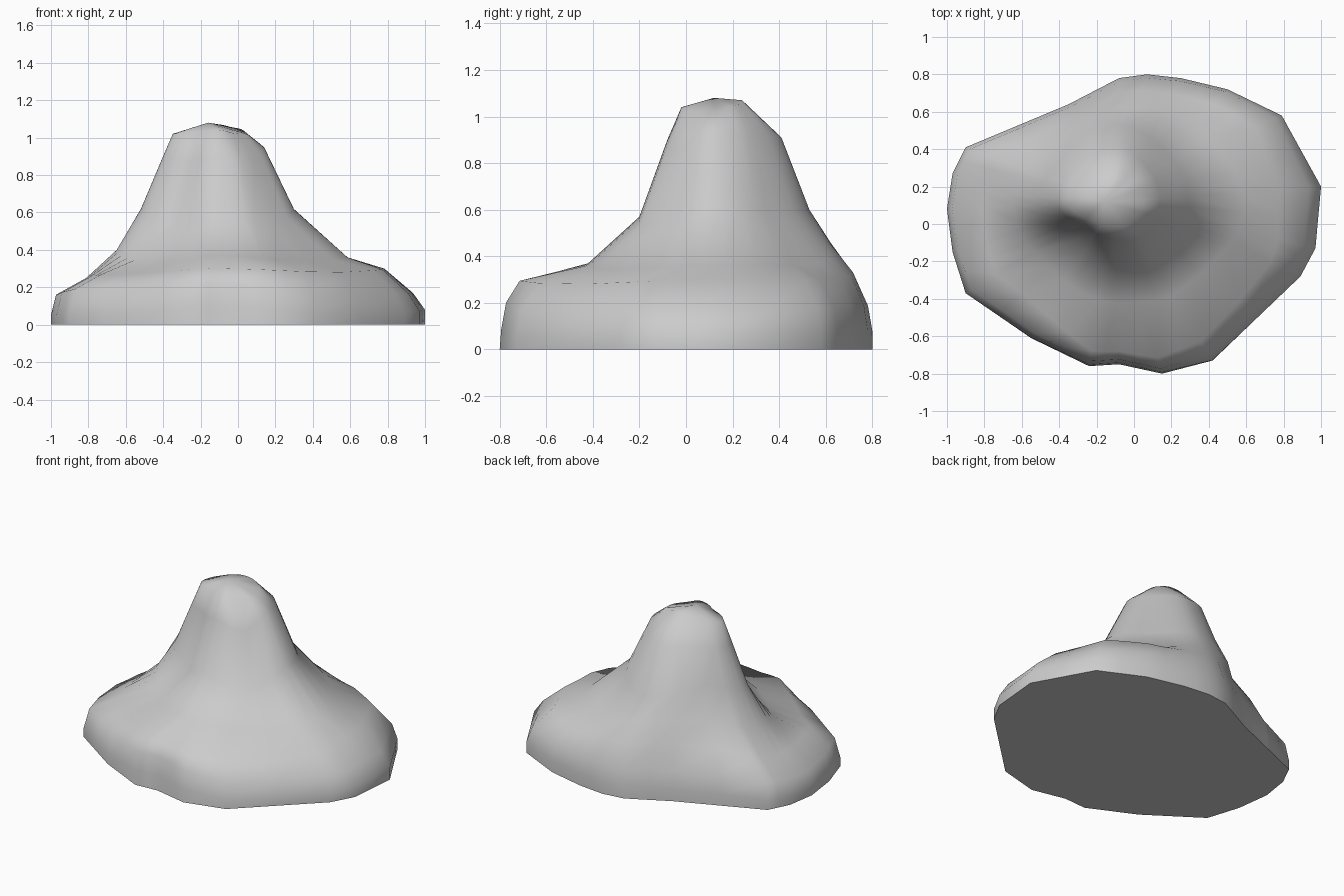
import bpy, bmesh, math

if "Cube" in bpy.data.objects:
    bpy.data.objects.remove(bpy.data.objects["Cube"])

# Footprint of the rock, counter-clockwise from the right side
OUTLINE = [(1, .2), (.79, .58), (.5, .72), (.25, .78), (.07, .8), (-.08, .78),
           (-.35, .64), (-.9, .41), (-.97, .27), (-1, .08), (-.97, -.15),
           (-.9, -.37), (-.55, -.61), (-.24, -.76), (-.08, -.75), (.15, -.8),
           (.42, -.73), (.89, -.28), (.97, -.13)]
CX, CY = -.1, .12  # axis of the peak

# Slope profiles every 45 degrees, from the right side counter-clockwise.
# First three radii are fractions of the footprint, the rest are distances.
PROFILES = [
    [(1, .08), (.94, .17), (.80, .30), (.69, .36), (.40, .62), (.24, .95), (.15, 1.02)],
    [(1, .08), (.98, .18), (.87, .30), (.58, .36), (.38, .58), (.25, .92), (.14, 1.05)],
    [(1, .08), (.97, .19), (.88, .34), (.50, .46), (.41, .60), (.29, .91), (.12, 1.07)],
    [(1, .08), (.97, .20), (.85, .35), (.44, .50), (.36, .70), (.28, .92), (.15, 1.06)],
    [(1, .05), (.97, .16), (.79, .25), (.55, .40), (.42, .62), (.31, .88), (.25, 1.02)],
    [(1, .06), (.96, .20), (.80, .27), (.50, .34), (.30, .52), (.20, .88), (.15, 1.03)],
    [(.99, .10), (.97, .22), (.92, .30), (.54, .37), (.32, .57), (.20, .90), (.14, 1.04)],
    [(1, .05), (.97, .15), (.87, .28), (.60, .34), (.38, .52), (.24, .85), (.14, 1.02)],
]


def slope(angle, level):
    """Blend neighbouring profiles at an angle."""
    f = (angle / (math.pi / 4)) % 8
    i, t = int(f) % 8, f % 1
    t = t * t * (3 - 2 * t)
    a, b = PROFILES[i][level], PROFILES[(i + 1) % 8][level]
    return a[0] + (b[0] - a[0]) * t, a[1] + (b[1] - a[1]) * t


# Footprint with midpoints for a finer loft
base = []
for i, p in enumerate(OUTLINE):
    q = OUTLINE[(i + 1) % len(OUTLINE)]
    base += [p, ((p[0] + q[0]) / 2, (p[1] + q[1]) / 2)]
n = len(base)

bm = bmesh.new()
rings = [[bm.verts.new((x, y, 0)) for x, y in base]]
for level in range(7):
    ring = []
    for x, y in base:
        angle = math.atan2(y - CY, x - CX)
        r, z = slope(angle, level)
        if level < 3:
            r *= math.hypot(x - CX, y - CY)
        ring.append(bm.verts.new((CX + r * math.cos(angle), CY + r * math.sin(angle), z)))
    rings.append(ring)

# Sides, flat underside and summit cap
for lo, hi in zip(rings, rings[1:]):
    for i in range(n):
        j = (i + 1) % n
        bm.faces.new((lo[i], lo[j], hi[j], hi[i]))
bm.faces.new(rings[0][::-1])
apex = bm.verts.new((-.16, .12, 1.08))
for i in range(n):
    bm.faces.new((rings[-1][i], rings[-1][(i + 1) % n], apex))

mesh = bpy.data.meshes.new("rock_mound")
bm.to_mesh(mesh)
bm.free()
rock = bpy.data.objects.new("rock_mound", mesh)
bpy.context.collection.objects.link(rock)
bpy.context.view_layer.objects.active = rock
rock.select_set(True)
bpy.ops.object.shade_smooth_by_angle(angle=math.radians(60))
